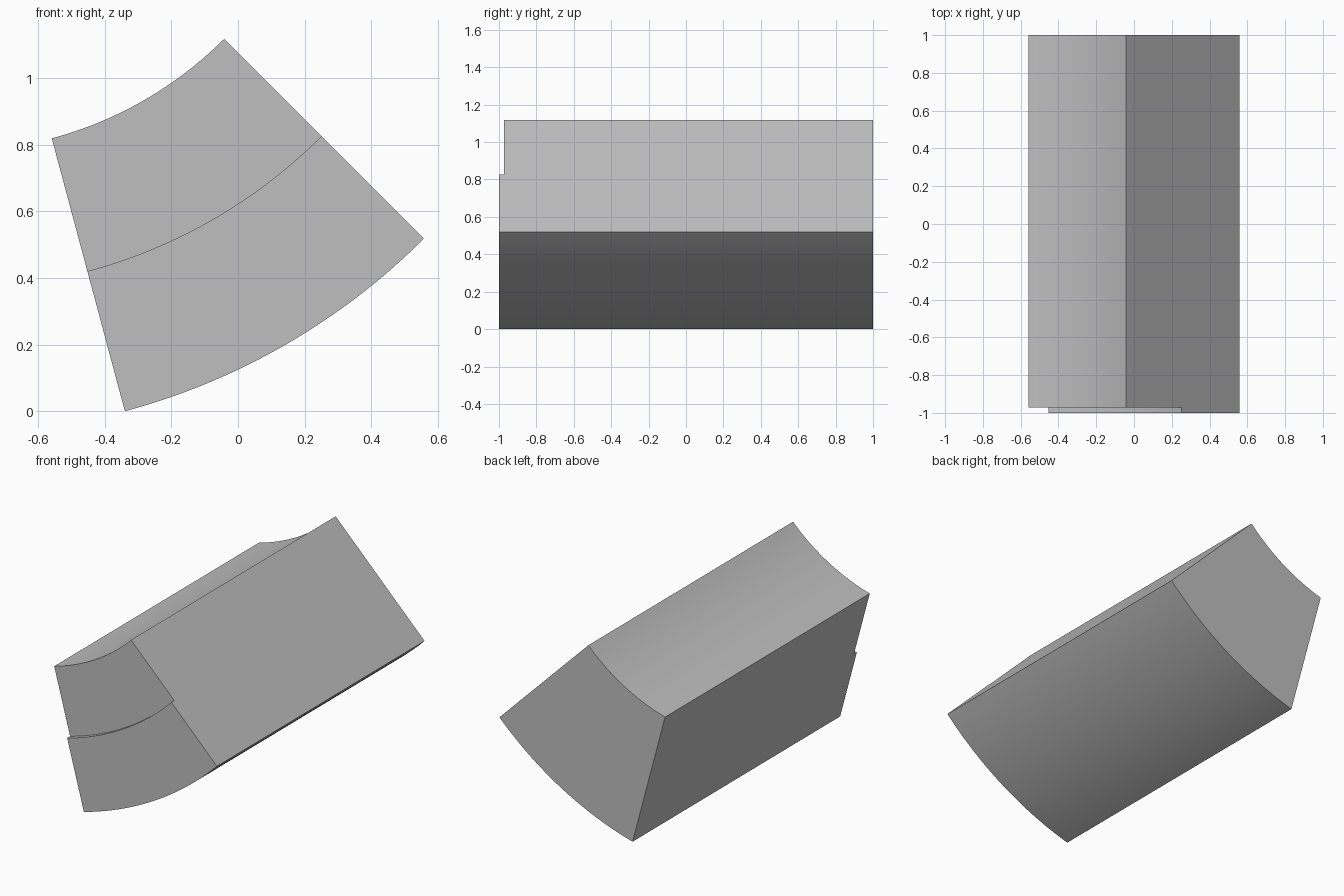
import bpy, bmesh, math
from mathutils import Vector

cube = bpy.data.objects.get("Cube")
if cube:
    bpy.data.objects.remove(cube, do_unlink=True)

INNER, MIDDLE, OUTER = 1.155, 1.568, 2.003
FRONT, STEP, BACK = -1.0, -0.972, 1.0
START, END = math.radians(15), math.radians(45)
STEPS = 32
AXIS = Vector((-0.858, 0, OUTER * math.cos(START)))

grey = bpy.data.materials.new("plain grey")
grey.use_nodes = True
colour = (0.52, 0.52, 0.52, 1)
grey.diffuse_color = colour
grey.node_tree.nodes["Principled BSDF"].inputs["Base Color"].default_value = colour

# Stepped cross-section as (radius, depth), swept around the bend axis
profile = [(INNER, STEP), (MIDDLE, STEP), (MIDDLE, FRONT), (OUTER, FRONT),
           (OUTER, BACK), (INNER, BACK)]
bm = bmesh.new()
rings = []
for i in range(STEPS + 1):
    a = START + (END - START) * i / STEPS
    rings.append([bm.verts.new(AXIS + Vector((r * math.sin(a), y, -r * math.cos(a))))
                  for r, y in profile])
for ring, following in zip(rings, rings[1:]):
    for j in range(len(profile)):
        k = (j + 1) % len(profile)
        bm.faces.new((ring[j], ring[k], following[k], following[j]))

# Flat end faces
bm.faces.new(rings[0])
bm.faces.new(rings[-1])
bmesh.ops.recalc_face_normals(bm, faces=bm.faces)

mesh = bpy.data.meshes.new("curved_block")
bm.to_mesh(mesh)
bm.free()
mesh.materials.append(grey)
block = bpy.data.objects.new("curved_block", mesh)
bpy.context.collection.objects.link(block)
bpy.context.view_layer.objects.active = block
block.select_set(True)
bpy.ops.object.shade_smooth_by_angle(angle=math.radians(30))
